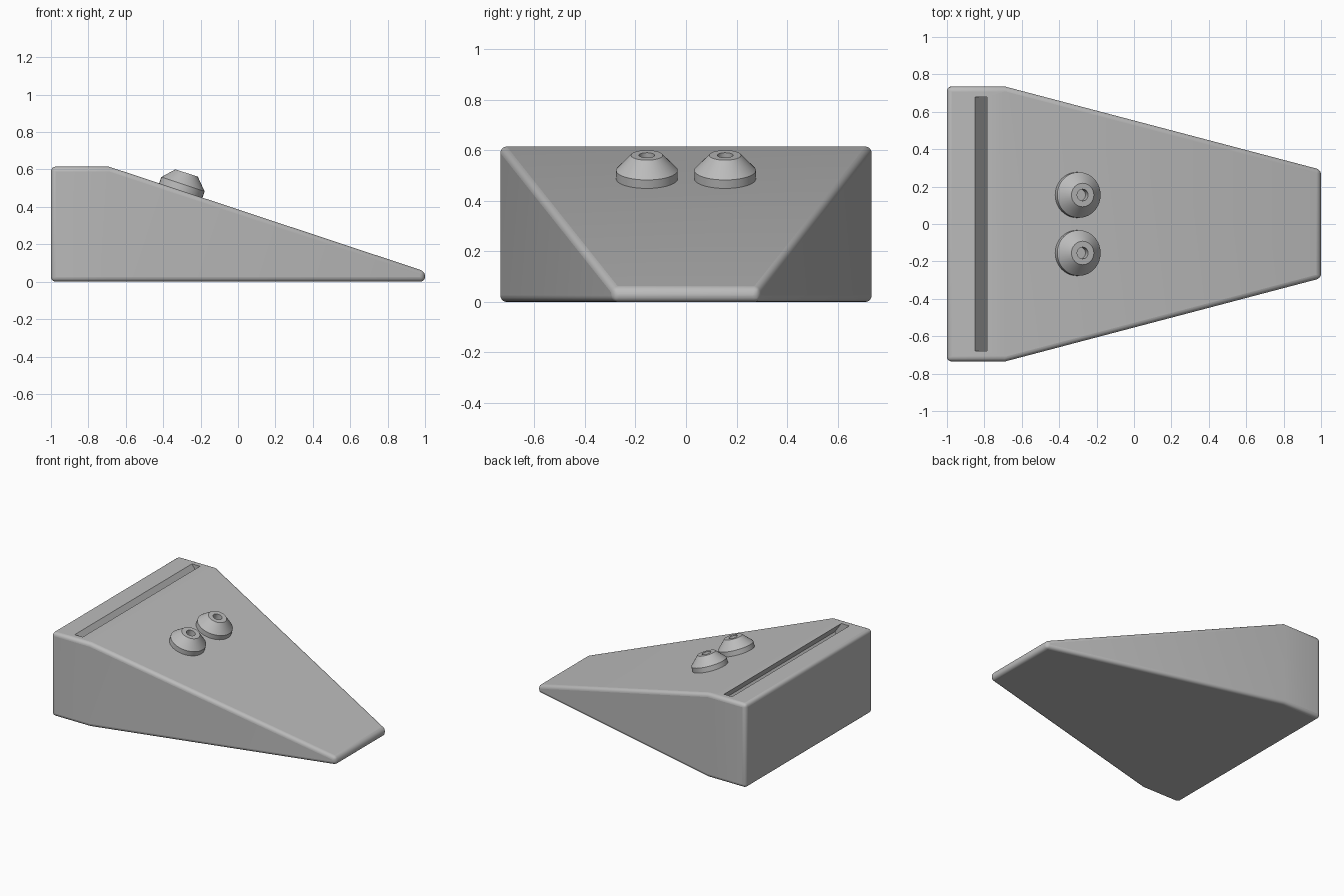
import bpy, bmesh, math
from mathutils import Matrix, Vector

cube = bpy.data.objects.get("Cube")
if cube:
    bpy.data.objects.remove(cube, do_unlink=True)

grey = bpy.data.materials.new("plain grey")
grey.use_nodes = True
colour = (0.5, 0.5, 0.5, 1)
grey.diffuse_color = colour
grey.node_tree.nodes["Principled BSDF"].inputs["Base Color"].default_value = colour


def add_object(name, bm):
    bmesh.ops.recalc_face_normals(bm, faces=bm.faces)
    mesh = bpy.data.meshes.new(name)
    bm.to_mesh(mesh)
    bm.free()
    mesh.materials.append(grey)
    obj = bpy.data.objects.new(name, mesh)
    bpy.context.collection.objects.link(obj)
    return obj


def smooth(obj, degrees):
    bpy.ops.object.select_all(action="DESELECT")
    obj.select_set(True)
    bpy.context.view_layer.objects.active = obj
    bpy.ops.object.shade_smooth_by_angle(angle=math.radians(degrees))


# Wedge body: three cross-sections as (x, half width, height)
sections = [(-1, 0.735, 0.615), (-0.69, 0.735, 0.615), (1, 0.29, 0.055)]
bm = bmesh.new()
rings = [[bm.verts.new(p) for p in
          ((x, -w, 0), (x, w, 0), (x, w, h), (x, -w, h))] for x, w, h in sections]
for a, b in zip(rings, rings[1:]):
    for i in range(4):
        j = (i + 1) % 4
        bm.faces.new((a[i], a[j], b[j], b[i]))
bm.faces.new(rings[0])
bm.faces.new(rings[-1])
body = add_object("wedge_body", bm)
bevel = body.modifiers.new("rounded edges", "BEVEL")
bevel.width = 0.025
bevel.segments = 5
bevel.limit_method = "ANGLE"
bevel.angle_limit = math.radians(30)

# Leaning slot across the tall end
top_z, depth, lean = 0.615, 0.12, math.tan(math.radians(35))
bm = bmesh.new()
ends = []
for y in (-0.68, 0.68):
    ends.append([bm.verts.new((x + lean * d, y, top_z - d)) for x, d in
                 ((-0.85, -0.05), (-0.785, -0.05), (-0.785, depth - 0.045), (-0.85, depth))])
for i in range(4):
    j = (i + 1) % 4
    bm.faces.new((ends[0][i], ends[0][j], ends[1][j], ends[1][i]))
for end in ends:
    bm.faces.new(end)
cutter = add_object("slot_cutter", bm)
cutter.hide_render = True
cutter.hide_viewport = True
cutter.display_type = "WIRE"
cut = body.modifiers.new("slot", "BOOLEAN")
cut.object = cutter
cut.solver = "EXACT"
smooth(body, 30)

# Knobs standing square to the slope: lathed profile (radius, height)
slope = math.atan2(0.56, 1.69)
profile = [(0, -0.01), (0.122, -0.01), (0.122, 0.037), (0.063, 0.1),
           (0.031, 0.1), (0.031, 0.055), (0, 0.055)]
for name, y in (("front_knob", -0.155), ("back_knob", 0.155)):
    bm = bmesh.new()
    verts = [bm.verts.new((r, 0, z)) for r, z in profile]
    edges = [bm.edges.new(pair) for pair in zip(verts, verts[1:])]
    bmesh.ops.spin(bm, geom=verts + edges, cent=(0, 0, 0), axis=(0, 0, 1),
                   angle=math.tau, steps=40)
    bmesh.ops.remove_doubles(bm, verts=bm.verts, dist=0.0001)
    knob = add_object(name, bm)
    knob.matrix_world = (Matrix.Translation(Vector((-0.306, y, 0.486)))
                         @ Matrix.Rotation(slope, 4, "Y"))
    smooth(knob, 25)
